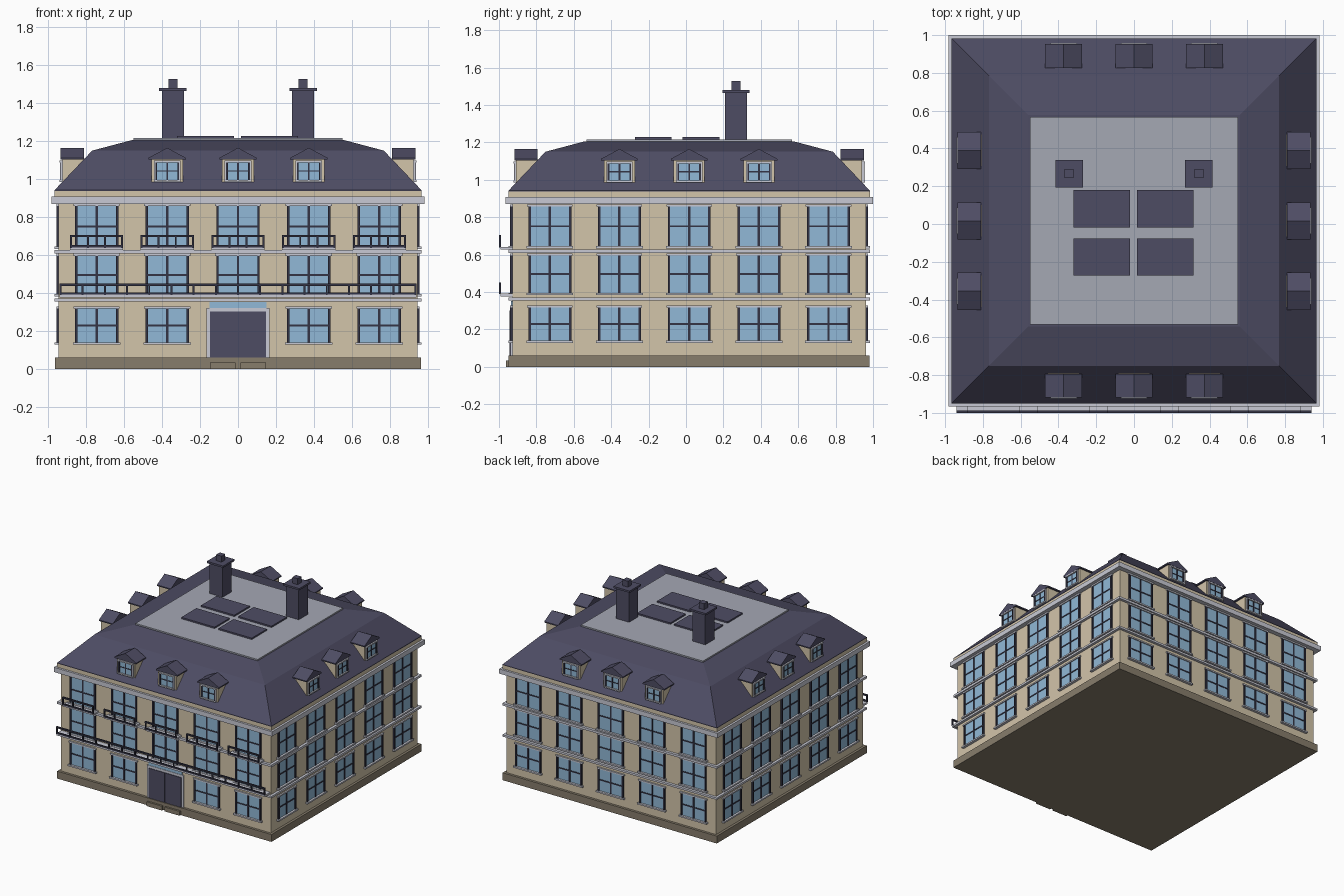
import bpy, bmesh, math
from mathutils import Matrix, Vector

if "Cube" in bpy.data.objects:
    bpy.data.objects.remove(bpy.data.objects["Cube"])

CY = 0.017  # the balcony pushes the building slightly back

def material(name, rgb):
    m = bpy.data.materials.new(name)
    m.diffuse_color = (*rgb, 1)
    m.use_nodes = True
    m.node_tree.nodes["Principled BSDF"].inputs["Base Color"].default_value = m.diffuse_color
    return m

STONE = material("cream_stone", (0.65, 0.555, 0.40))
SLATE = material("blue_slate", (0.076, 0.073, 0.127))
GLASS = material("pale_blue_glass", (0.283, 0.485, 0.68))
TRIM = material("light_grey_trim", (0.58, 0.59, 0.66))
FLAT = material("grey_roofing", (0.376, 0.392, 0.456))
PLINTH = material("brown_stone", (0.242, 0.205, 0.15))
IRON = material("dark_iron", (0.034, 0.034, 0.058))

parts = {}

def part(name, mat):
    if name not in parts:
        parts[name] = (bmesh.new(), mat)
    return parts[name][0]

def box(name, mat, x0, x1, y0, y1, z0, z1, side=0):
    """Box in building coordinates, turned to one of the four sides."""
    turn = Matrix.Rotation(side * math.pi / 2, 4, 'Z')
    mid = Vector(((x0 + x1) / 2, (y0 + y1) / 2, (z0 + z1) / 2))
    size = Matrix.Diagonal((x1 - x0, y1 - y0, z1 - z0, 1))
    bmesh.ops.create_cube(part(name, mat), size=1, matrix=turn @ Matrix.Translation(mid) @ size)

def wall_box(name, mat, side, u0, u1, d0, d1, z0, z1):
    """Box on a facade: u along the wall, d outwards from the centre."""
    box(name, mat, u0, u1, -d1, -d0, z0, z1, side)

def slab(name, mat, half, z0, z1):
    box(name, mat, -half, half, -half, half, z0, z1)

def stepped(name, mat, rings):
    """Square tapered solid through (half width, height) rings."""
    bm = part(name, mat)
    loops = [[bm.verts.new((sx * h, sy * h, z)) for sx, sy in ((-1, -1), (1, -1), (1, 1), (-1, 1))]
             for h, z in rings]
    for a, b in zip(loops, loops[1:]):
        for i in range(4):
            j = (i + 1) % 4
            bm.faces.new((a[i], a[j], b[j], b[i]))
    bm.faces.new(loops[0][::-1])
    bm.faces.new(loops[-1])

def window(side, u, z0, z1, half, d, bar, prefix=""):
    """Glass plate with dark jambs and a cross of glazing bars."""
    glass, frame = prefix + "window_glass", prefix + "window_frames"
    wall_box(glass, GLASS, side, u - half, u + half, d - 0.01, d + 0.004, z0, z1)
    for v in (u - half, u + half):
        wall_box(frame, IRON, side, v - bar / 2, v + bar / 2, d - 0.01, d + 0.012, z0, z1)
    wall_box(frame, IRON, side, u - bar / 2, u + bar / 2, d - 0.01, d + 0.008, z0, z1)
    zm = (z0 + z1) / 2
    wall_box(frame, IRON, side, u - half, u + half, d - 0.01, d + 0.007, zm - bar * .4, zm + bar * .4)

def dormer(side, u):
    """Small gabled roof window."""
    wall_box("dormer_bodies", STONE, side, u - .083, u + .083, .79, .925, .972, 1.108)
    window(side, u, .995, 1.09, .058, .925, .009, "dormer_")
    for z in (.99, 1.093):
        wall_box("dormer_trim", TRIM, side, u - .07, u + .07, .91, .94, z - .005, z + .005)
    for s in (-1, 1):
        wall_box("dormer_trim", TRIM, side, u + s * .066 - .004, u + s * .066 + .004, .91, .935, .985, 1.095)
    bm = part("dormer_roofs", SLATE)
    turn = Matrix.Rotation(side * math.pi / 2, 4, 'Z')
    ends = [[bm.verts.new(turn @ Vector((u + a, -d, z)))
             for a, z in ((-.098, 1.103), (.098, 1.103), (.098, 1.112), (0, 1.165), (-.098, 1.112))]
            for d in (.935, .81)]
    bm.faces.new(ends[0])
    bm.faces.new(ends[1][::-1])
    for i in range(5):
        j = (i + 1) % 5
        bm.faces.new((ends[0][i], ends[1][i], ends[1][j], ends[0][j]))

def railing(name, u0, u1, z0, z1, posts):
    """Iron railing along the front."""
    for z in (z0 + .008, z1 - .006):
        wall_box(name, IRON, 0, u0, u1, 1.005, 1.017, z - .006, z + .006)
    for i in range(posts):
        u = u0 + .005 + (u1 - u0 - .01) * i / (posts - 1)
        wall_box(name, IRON, 0, u - .005, u + .005, 1.006, 1.016, z0, z1)

# Main body
slab("plinth", PLINTH, .965, 0, .06)
slab("walls", STONE, .945, .055, .90)
slab("lower_string_course", TRIM, .966, .355, .371)
slab("upper_string_course", TRIM, .966, .608, .626)
slab("cornice", TRIM, .983, .87, .908)
slab("eaves_band", STONE, .966, .905, .938)

# Mansard roof and flat top
stepped("mansard_roof", SLATE, [(.966, .936), (.966, .942), (.768, 1.15), (.56, 1.205)])
slab("flat_roof", FLAT, .55, 1.195, 1.216)
for x0, x1 in ((-.32, -.02), (.015, .315)):
    for y0, y1 in ((-.29, -.095), (-.035, .163)):
        box("roof_hatches", SLATE, x0, x1, y0, y1, 1.21, 1.228)

# Chimneys
for x in (-.343, .343):
    for half, z0, z1 in ((.058, 1.2, 1.468), (.073, 1.465, 1.48), (.024, 1.475, 1.528)):
        box("chimneys", SLATE, x - half, x + half, .25 - half, .25 + half, z0, z1)

# Windows on all four facades
BAYS = (-.745, -.373, 0, .373, .745)
ROWS = ((.14, .318), (.395, .596), (.645, .858))
for side in range(4):
    for row, (z0, z1) in enumerate(ROWS):
        for u in BAYS:
            if side == 0 and row == 0 and u == 0:
                continue
            window(side, u, z0, z1, .108, .945, .013)
            wall_box("sills", TRIM, side, u - .125, u + .125, .94, .966, z0 - .012, z0)
            wall_box("lintels", TRIM, side, u - .122, u + .122, .94, .957, z1, z1 + .011)
    for u in BAYS[1:4]:
        dormer(side, u)

# Entrance
wall_box("door_surround", TRIM, 0, -.165, .165, .94, .955, .06, .322)
wall_box("door_transom", GLASS, 0, -.15, .15, .94, .952, .322, .352)
for s in (-1, 1):
    u0, u1 = sorted((s * .001, s * .148))
    wall_box("doors", SLATE, 0, u0, u1, .94, .96, .06, .302)
    u0, u1 = sorted((s * .012, s * .148))
    wall_box("steps", PLINTH, 0, u0, u1, .95, .98, 0, .035)

# Balconies
wall_box("long_balcony_floor", TRIM, 0, -.94, .94, .94, 1.01, .376, .392)
railing("long_balcony_railing", -.94, .94, .39, .45, 17)
for u in BAYS:
    wall_box("small_balcony_floors", TRIM, 0, u - .14, u + .14, .94, 1.01, .627, .64)
    railing("small_balcony_railings", u - .14, u + .14, .638, .706, 4)

# Turn every part into an object
for name, (bm, mat) in parts.items():
    bmesh.ops.translate(bm, verts=bm.verts, vec=(0, CY, 0))
    bmesh.ops.recalc_face_normals(bm, faces=bm.faces)
    mesh = bpy.data.meshes.new(name)
    bm.to_mesh(mesh)
    bm.free()
    mesh.materials.append(mat)
    bpy.context.collection.objects.link(bpy.data.objects.new(name, mesh))
